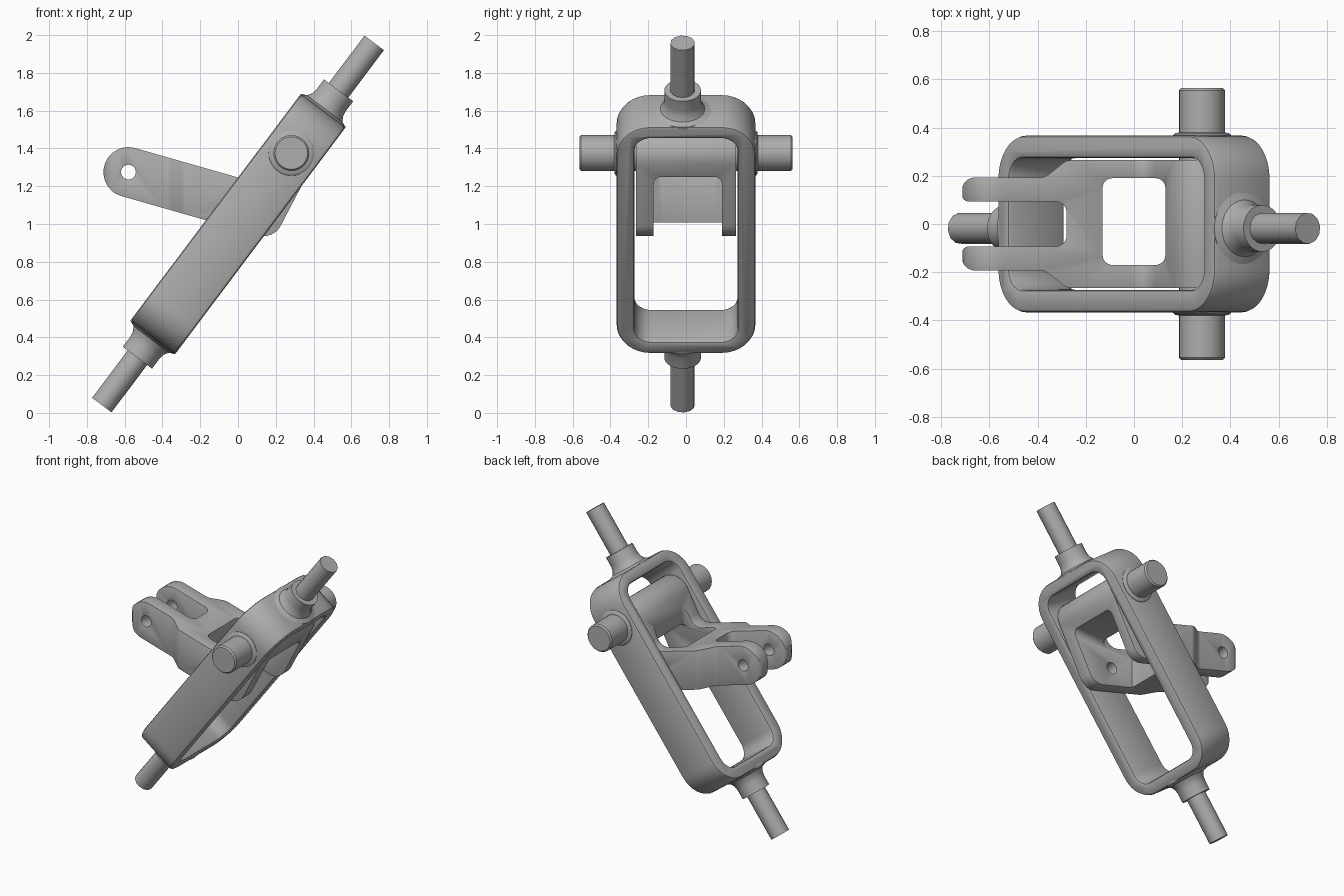
import bpy, bmesh, math
from mathutils import Vector

cube = bpy.data.objects.get("Cube")
if cube:
    bpy.data.objects.remove(cube, do_unlink=True)

steel = bpy.data.materials.new("grey steel")
steel.use_nodes = True
grey = (0.42, 0.42, 0.42, 1)
steel.diffuse_color = grey
for node in steel.node_tree.nodes:
    if node.type == 'BSDF_PRINCIPLED':
        node.inputs["Base Color"].default_value = grey

# Main axis of the tilted frame, and the direction across its depth
AXIS = Vector((0.601, 0, 0.799))
DEPTH = Vector((0.799, 0, -0.601))
SIDE = Vector((0, 1, 0))
CENTRE = Vector((0, 0, 1))
PIN = CENTRE + AXIS * 0.47


def add_object(name, bm):
    bmesh.ops.recalc_face_normals(bm, faces=bm.faces)
    mesh = bpy.data.meshes.new(name)
    bm.to_mesh(mesh)
    bm.free()
    mesh.materials.append(steel)
    obj = bpy.data.objects.new(name, mesh)
    bpy.context.scene.collection.objects.link(obj)
    smooth(mesh)
    return obj


def smooth(mesh):
    mesh.shade_smooth()
    mesh.set_sharp_from_angle(angle=math.radians(35))


def rounded(corners, steps=8):
    """Outline with each corner (p, q, radius) filleted."""
    out = []
    for i, (p, q, r) in enumerate(corners):
        c = Vector((p, q))
        if r == 0:
            out.append(c)
            continue
        v1 = (Vector(corners[i - 1][:2]) - c).normalized()
        v2 = (Vector(corners[(i + 1) % len(corners)][:2]) - c).normalized()
        half = v1.angle(v2) / 2
        mid = (v1 + v2).normalized()
        across = (v1 - v2).normalized()
        hub = c + mid * (r / math.sin(half))
        span = math.pi / 2 - half
        for k in range(steps + 1):
            a = span * (1 - 2 * k / steps)
            out.append(hub - mid * (r * math.cos(a)) + across * (r * math.sin(a)))
    return out


def rectangle(p0, p1, q0, q1, r):
    return rounded([(p0, q0, r), (p1, q0, r), (p1, q1, r), (p0, q1, r)])


def prism(name, outline, origin, p_dir, q_dir, t_dir, lo, hi):
    bm = bmesh.new()
    rings = [[bm.verts.new(origin + p_dir * v.x + q_dir * v.y + t_dir * t)
              for v in outline] for t in (lo, hi)]
    bm.faces.new(rings[0])
    bm.faces.new(rings[1])
    n = len(outline)
    for i in range(n):
        j = (i + 1) % n
        bm.faces.new((rings[0][i], rings[0][j], rings[1][j], rings[1][i]))
    return add_object(name, bm)


def lathe(name, profile, origin, axis, sides):
    """Revolve (radius, distance) points about an axis."""
    bm = bmesh.new()
    across = axis.orthogonal().normalized()
    verts = [bm.verts.new(origin + across * r + axis * t) for r, t in profile]
    edges = [bm.edges.new(pair) for pair in zip(verts, verts[1:])]
    bmesh.ops.spin(bm, geom=verts + edges, cent=origin, axis=axis,
                   angle=math.tau, steps=sides, use_duplicate=False)
    bmesh.ops.remove_doubles(bm, verts=bm.verts, dist=0.0005)
    return add_object(name, bm)


def carve(obj, tools, bevel):
    """Apply boolean tools, then soften the rims."""
    for operation, tool in tools:
        mod = obj.modifiers.new("cut", 'BOOLEAN')
        mod.operation = operation
        mod.object = tool
        mod.solver = 'EXACT'
    mod = obj.modifiers.new("soft rims", 'BEVEL')
    mod.width = bevel
    mod.segments = 2
    mod.limit_method = 'ANGLE'
    mod.angle_limit = math.radians(40)
    bpy.context.view_layer.update()
    graph = bpy.context.evaluated_depsgraph_get()
    mesh = bpy.data.meshes.new_from_object(obj.evaluated_get(graph))
    obj.modifiers.clear()
    obj.data = mesh
    smooth(mesh)
    for _, tool in tools:
        bpy.data.objects.remove(tool, do_unlink=True)


# Outer frame
frame = prism("outer_frame", rectangle(-0.752, 0.752, -0.367, 0.367, 0.18),
              CENTRE, AXIS, SIDE, DEPTH, -0.148, 0.148)
opening = prism("frame_opening", rectangle(-0.672, 0.672, -0.273, 0.273, 0.09),
                CENTRE, AXIS, SIDE, DEPTH, -0.3, 0.3)
carve(frame, [('DIFFERENCE', opening)], 0.018)

# End collars and shafts
collar_profile = [(0, 0.69), (0.148, 0.69), (0.148, 0.752), (0.118, 0.764),
                  (0.102, 0.79), (0.097, 0.82), (0.097, 0.886), (0, 0.886)]
shaft_profile = [(0, 0.86), (0.065, 0.86), (0.065, 1.2), (0, 1.2)]
shaft_centre = CENTRE + SIDE * -0.018
for label, sign in (("upper", 1), ("lower", -1)):
    lathe(label + "_collar", collar_profile, shaft_centre, AXIS * sign, 32)
    lathe(label + "_shaft", shaft_profile, shaft_centre, AXIS * sign, 12)

# Side pivot pins with a low flange on the frame
pin_profile = [(0, 0.22), (0.095, 0.22), (0.095, 0.34), (0.12, 0.34), (0.12, 0.37),
               (0.112, 0.377), (0.095, 0.38), (0.095, 0.555), (0.086, 0.565), (0, 0.565)]
for label, sign in (("left", 1), ("right", -1)):
    lathe(label + "_pivot_pin", pin_profile, PIN, SIDE * sign, 40)

# Inner yoke: side outline across the full width
X, Z = Vector((1, 0, 0)), Vector((0, 0, 1))
ZERO = Vector((0, 0, 0))
yoke_side = rounded([
    (-0.743, 1.184, 0.131), (0.188, 0.918, 0.1), (0.455, 1.428, 0.129),
    (0.227, 1.55, 0.129), (0.056, 1.23, 0.08), (-0.671, 1.438, 0.131)], 10)
yoke = prism("inner_yoke", yoke_side, ZERO, X, Z, SIDE, -0.3, 0.3)

# Plan outline: two fork arms widening into the body
half_plan = [(-0.28, 0.093, 0.045), (-0.715, 0.093, 0.03), (-0.715, 0.193, 0.055),
             (-0.37, 0.193, 0.06), (-0.28, 0.265, 0.06), (0.6, 0.265, 0)]
plan = half_plan + [(x, -y, r) for x, y, r in reversed(half_plan)]
plan_tool = prism("yoke_plan", rounded(plan), ZERO, X, SIDE, Z, 0.7, 1.8)

# Window down through the body, opening under the pivot bridge
window = prism("yoke_window", rectangle(-0.13, 0.13, -0.17, 0.19, 0.04),
               ZERO, X, SIDE, Z, 0.7, 1.8)
underside = prism("yoke_underside", rectangle(-0.171, 0.191, 0.7, 1.25, 0.04),
                  ZERO, SIDE, Z, X, -0.128, 0.7)

# Cross holes in the fork tips and in the body cheeks
fork_hole = lathe("fork_hole", [(0, -0.5), (0.039, -0.5), (0.039, 0.5), (0, 0.5)],
                  Vector((-0.58, 0, 1.275)), SIDE, 24)
cheek_hole = lathe("cheek_hole", [(0, -0.5), (0.04, -0.5), (0.04, 0.5), (0, 0.5)],
                   Vector((0.04, 0, 1.09)), SIDE, 24)
carve(yoke, [('INTERSECT', plan_tool), ('DIFFERENCE', window),
             ('DIFFERENCE', underside), ('DIFFERENCE', fork_hole),
             ('DIFFERENCE', cheek_hole)], 0.012)
